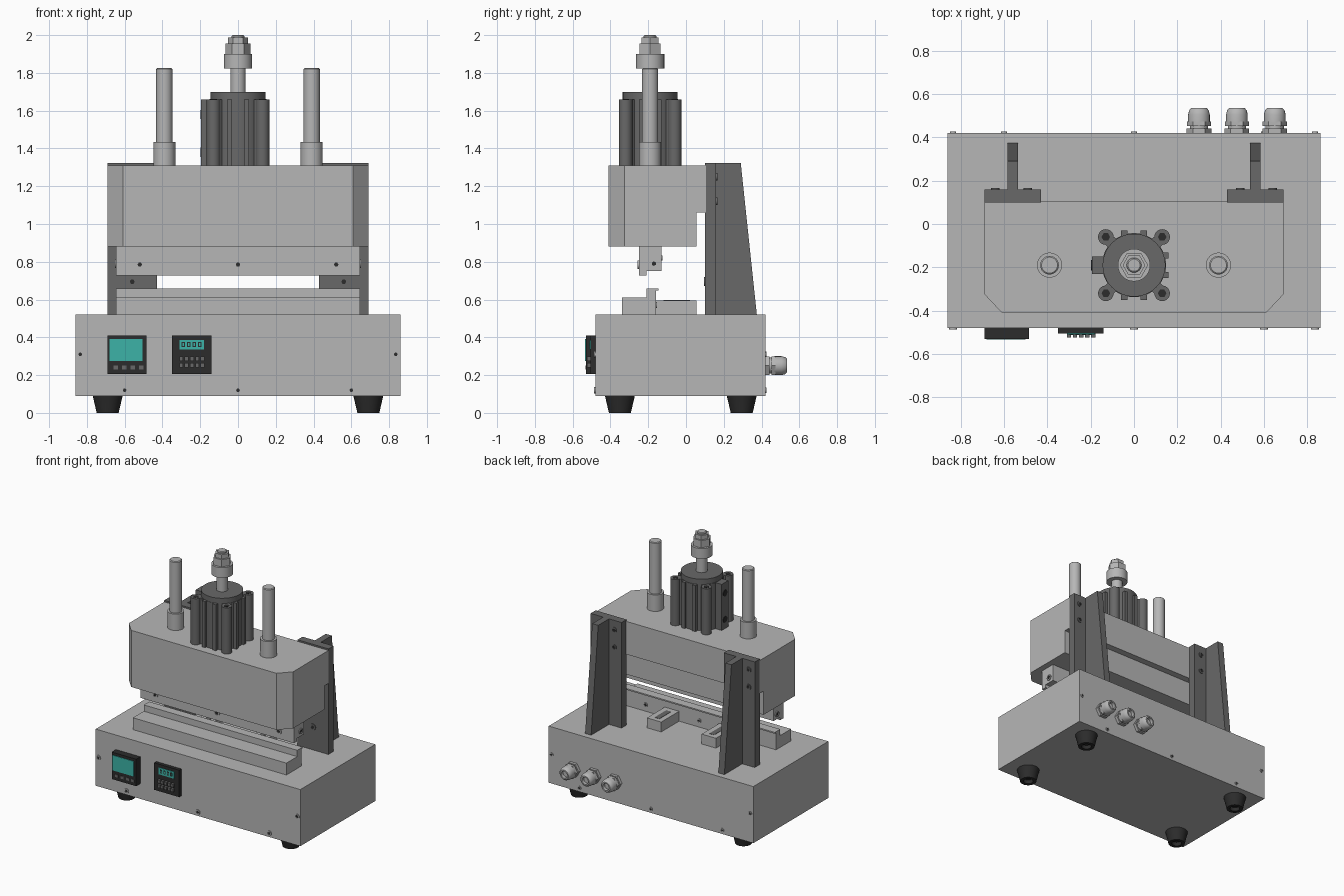
import bpy, bmesh, math
from mathutils import Matrix, Vector

cube = bpy.data.objects.get("Cube")
if cube:
    bpy.data.objects.remove(cube, do_unlink=True)


def material(name, r, g, b):
    m = bpy.data.materials.new(name)
    m.use_nodes = True
    m.diffuse_color = (r, g, b, 1)
    m.node_tree.nodes["Principled BSDF"].inputs["Base Color"].default_value = (r, g, b, 1)
    return m


STEEL = material("light grey metal", 0.47, 0.47, 0.47)
IRON = material("dark grey metal", 0.14, 0.14, 0.14)
BLACK = material("black plastic", 0.025, 0.025, 0.025)
TEAL = material("teal screen", 0.045, 0.45, 0.39)

# Rotations that carry local z onto the named direction
TURN = {"z": Matrix(), "back": Matrix.Rotation(-math.pi / 2, 4, "X"),
        "front": Matrix.Rotation(math.pi / 2, 4, "X"),
        "right": Matrix.Rotation(math.pi / 2, 4, "Y"),
        "left": Matrix.Rotation(-math.pi / 2, 4, "Y")}


def finish(name, bm, mat, smooth=False):
    bmesh.ops.recalc_face_normals(bm, faces=bm.faces)
    mesh = bpy.data.meshes.new(name)
    bm.to_mesh(mesh)
    bm.free()
    mesh.materials.append(mat)
    ob = bpy.data.objects.new(name, mesh)
    bpy.context.collection.objects.link(ob)
    if smooth:
        bpy.ops.object.select_all(action="DESELECT")
        ob.select_set(True)
        bpy.context.view_layer.objects.active = ob
        bpy.ops.object.shade_smooth_by_angle(angle=math.radians(35))
    return ob


def prism(name, pts, lo, hi, mat, axis="z"):
    """Extrude a closed outline: (x, y) along z, or (y, z) along x."""
    bm = bmesh.new()
    place = (lambda p, h: (p[0], p[1], h)) if axis == "z" else (lambda p, h: (h, p[0], p[1]))
    a = [bm.verts.new(place(p, lo)) for p in pts]
    b = [bm.verts.new(place(p, hi)) for p in pts]
    bm.faces.new(a)
    bm.faces.new(b)
    for i in range(len(pts)):
        j = (i + 1) % len(pts)
        bm.faces.new((a[i], a[j], b[j], b[i]))
    return finish(name, bm, mat)


def box(name, x, y, z, mat):
    return prism(name, [(x[0], y[0]), (x[1], y[0]), (x[1], y[1]), (x[0], y[1])], z[0], z[1], mat)


def lathe(name, profile, at, mat, direction="z", sides=32):
    """Spin (radius, height) points about the given direction."""
    bm = bmesh.new()
    turn = Matrix.Translation(Vector(at)) @ TURN[direction]
    rings = []
    for r, h in profile:
        rings.append([bm.verts.new(turn @ Vector((r * math.cos(2 * math.pi * k / sides),
                                                  r * math.sin(2 * math.pi * k / sides), h)))
                      for k in range(sides)])
    for a, b in zip(rings, rings[1:]):
        for k in range(sides):
            j = (k + 1) % sides
            bm.faces.new((a[k], a[j], b[j], b[k]))
    bm.faces.new(rings[0])
    bm.faces.new(rings[-1])
    return finish(name, bm, mat, smooth=sides > 8)


def rod(name, r, length, at, mat, direction="z", sides=32):
    return lathe(name, [(r, 0), (r, length)], at, mat, direction, sides)


def screw(name, at, direction, r=0.022, mat=STEEL):
    """Low screw head with a recessed dark hexagonal socket."""
    lathe(name, [(r, 0), (r, 0.006), (r * 0.6, 0.006), (r * 0.6, 0.002)], at, mat, direction, 20)
    offset = TURN[direction] @ Vector((0, 0, 0.0025))
    rod(name + "_socket", r * 0.55, 0.001, Vector(at) + offset, BLACK, direction, 6)


# Base cabinet, its screws and the feet
box("base_cabinet", (-0.86, 0.86), (-0.48, 0.42), (0.09, 0.52), STEEL)
for x, z in ((-0.835, 0.31), (0.835, 0.31), (-0.6, 0.12), (0, 0.12), (0.6, 0.12)):
    screw("front_cabinet_screw", (x, -0.48, z), "front", 0.018)
    screw("back_cabinet_screw", (x, 0.42, z), "back", 0.014)
for x in (-0.69, 0.69):
    for y in (-0.35, 0.295):
        lathe("rubber_foot", [(0.035, 0.03), (0.035, 0), (0.058, 0), (0.079, 0.09)], (x, y, 0), BLACK)

# Cable glands on the back
for x in (0.3, 0.475, 0.65):
    at = (x, 0.42, 0.25)
    rod("gland_flange_nut", 0.057, 0.022, at, STEEL, "back", 6)
    rod("gland_neck", 0.042, 0.06, at, STEEL, "back", 24)
    rod("gland_hex", 0.056, 0.022, (x, 0.452, 0.25), STEEL, "back", 6)
    lathe("gland_cap", [(0.05, 0.048), (0.05, 0.085), (0.045, 0.105), (0.036, 0.115),
                        (0.026, 0.115), (0.026, 0.09)], at, STEEL, "back", 24)

# Display panel on the front
prism("display_housing", [(-0.48, 0.205), (-0.53, 0.205), (-0.53, 0.41), (-0.48, 0.41)],
      -0.69, -0.485, BLACK, "x")
box("display_screen", (-0.68, -0.505), (-0.534, -0.529), (0.275, 0.39), TEAL)
for i in range(4):
    x = -0.66 + i * 0.045
    box("display_button", (x, x + 0.025), (-0.533, -0.529), (0.23, 0.25), IRON)

# Keypad panel on the front
box("keypad_housing", (-0.35, -0.14), (-0.506, -0.48), (0.205, 0.41), BLACK)
box("keypad_screen", (-0.31, -0.18), (-0.51, -0.505), (0.335, 0.387), TEAL)
for i in range(4):
    x = -0.298 + i * 0.029
    box("keypad_digit", (x, x + 0.018), (-0.512, -0.509), (0.348, 0.375), BLACK)
    box("keypad_digit_gap", (x + 0.005, x + 0.013), (-0.513, -0.511), (0.354, 0.369), TEAL)
for i in range(5):
    x = -0.31 + i * 0.028
    for z in (0.24, 0.275):
        box("keypad_button", (x, x + 0.02), (-0.525, -0.505), (z, z + 0.023), IRON)

# Lower jaw with two slotted rear supports
prism("lower_jaw", [(-0.34, 0.52), (-0.34, 0.61), (-0.21, 0.61), (-0.21, 0.658), (-0.145, 0.658),
                    (-0.145, 0.648), (-0.16, 0.648), (-0.16, 0.52)], -0.645, 0.645, STEEL, "x")
for x in (-0.23, 0.23):
    box("jaw_support", (x - 0.06, x + 0.06), (-0.16, 0.055), (0.52, 0.595), STEEL)
    box("support_slot", (x - 0.02, x + 0.02), (-0.12, 0.02), (0.595, 0.597), IRON)
for x in (-0.45, 0.0, 0.45):
    screw("lower_jaw_screw", (x, -0.16, 0.57), "back", 0.016)

# Upper jaw
prism("upper_jaw", [(-0.25, 0.88), (-0.25, 0.727), (-0.21, 0.727), (-0.21, 0.75),
                    (-0.13, 0.75), (-0.13, 0.88)], -0.645, 0.645, STEEL, "x")
for x in (-0.52, 0, 0.52):
    screw("upper_jaw_screw", (x, -0.25, 0.785), "front")
    screw("upper_jaw_back_screw", (x * 0.7, -0.13, 0.82), "back", 0.014)
for x, side in ((-0.645, "left"), (0.645, "right")):
    screw("jaw_end_screw", (x, -0.17, 0.79), side)

# Press head with chamfered front corners, and its mounting plate
prism("press_head", [(-0.69, 0.055), (-0.69, -0.325), (-0.61, -0.41), (0.61, -0.41),
                     (0.69, -0.325), (0.69, 0.055)], 0.88, 1.31, STEEL)
box("mounting_plate", (-0.69, 0.69), (0.055, 0.105), (1.06, 1.31), STEEL)

# Rear uprights: flange plate with a tapered rib
for s in (-1, 1):
    box("upright_flange", sorted((s * 0.43, s * 0.69)), (0.1, 0.16), (0.52, 1.322), IRON)
    prism("upright_rib", [(0.16, 0.52), (0.375, 0.52), (0.29, 1.322), (0.16, 1.322)],
          s * 0.56 - 0.025, s * 0.56 + 0.025, IRON, "x")
    screw("flange_front_screw", (s * 0.56, 0.1, 0.695), "front", 0.024, IRON)
    for x in (0.49, 0.64):
        for z in (1.12, 1.25):
            screw("flange_bolt", (s * x, 0.16, z), "back", 0.02, IRON)

# Guide rods
for x in (-0.39, 0.39):
    rod("guide_collar", 0.058, 0.13, (x, -0.19, 1.305), STEEL)
    lathe("guide_rod", [(0.043, 0), (0.043, 0.39), (0.037, 0.395)], (x, -0.19, 1.43), STEEL)

# Cylinder body with four corner lugs and a side port block
rod("cylinder_body", 0.148, 0.35, (0, -0.19, 1.31), IRON, sides=48)
rod("cylinder_cap", 0.145, 0.04, (0, -0.19, 1.66), IRON, sides=48)
for sx in (-1, 1):
    for sy in (-1, 1):
        cx, cy = sx * 0.13, -0.19 + sy * 0.13
        rod("corner_lug", 0.036, 0.35, (cx, cy, 1.31), IRON, sides=20)
        web = [(cx + sx * a, cy + sy * b) for a, b in
               ((0.012, -0.025), (-0.025, 0.012), (-0.08, -0.04), (-0.04, -0.08))]
        prism("lug_web", web, 1.31, 1.66, IRON)
        rod("lug_bolt", 0.02, 0.004, (cx, cy, 1.658), BLACK, sides=6)
for sx, sy in ((1, 0), (0, -1), (0, 1)):
    for side in (-0.045, 0.045):
        x, y = sx * 0.146 + sy * side, -0.19 + sy * 0.146 + sx * side
        box("body_ridge", (x - 0.014, x + 0.014), (y - 0.014, y + 0.014), (1.31, 1.66), IRON)
box("port_block", (-0.195, -0.12), (-0.23, -0.15), (1.31, 1.66), IRON)
for z in (1.38, 1.58):
    rod("air_port", 0.024, 0.003, (-0.195, -0.19, z), BLACK, "left", 20)

# Piston rod with stacked adjusting nuts
rod("piston_rod", 0.04, 0.13, (0, -0.19, 1.695), STEEL)
rod("stop_ring", 0.075, 0.078, (0, -0.19, 1.822), STEEL)
rod("lock_nut", 0.065, 0.055, (0, -0.19, 1.9), STEEL, sides=6)
rod("top_nut", 0.052, 0.032, (0, -0.19, 1.955), STEEL, sides=6)
lathe("rod_tip", [(0.034, 0), (0.034, 0.01), (0.028, 0.015)], (0, -0.19, 1.985), STEEL)
